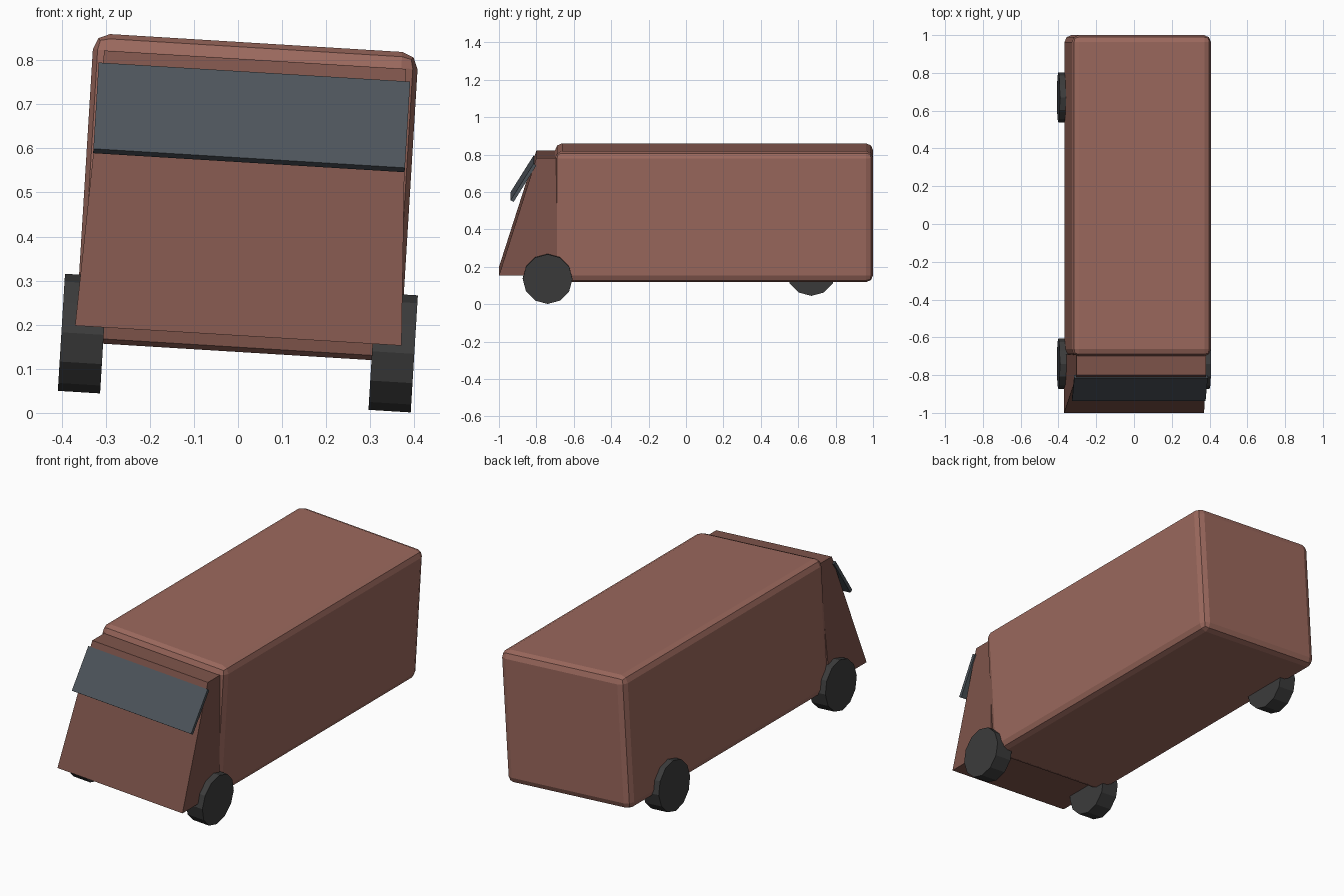
import bpy, bmesh, math
from mathutils import Matrix

if "Cube" in bpy.data.objects:
    bpy.data.objects.remove(bpy.data.objects["Cube"])

ROLL = Matrix.Rotation(math.radians(3.5), 4, 'Y')  # van leans to its right
CX = -0.01                                         # centre line before the lean


def material(name, rgb):
    m = bpy.data.materials.new(name)
    m.diffuse_color = (*rgb, 1)
    m.use_nodes = True
    m.node_tree.nodes["Principled BSDF"].inputs["Base Color"].default_value = m.diffuse_color
    return m


BODY = material("body_paint", (0.33, 0.14, 0.11))
CAB = material("cab_paint", (0.21, 0.09, 0.07))
GLASS = material("dark_glass", (0.075, 0.09, 0.105))
RUBBER = material("rubber", (0.045, 0.045, 0.045))


def finish(name, bm, mat):
    bmesh.ops.recalc_face_normals(bm, faces=bm.faces)
    me = bpy.data.meshes.new(name)
    bm.to_mesh(me)
    bm.free()
    me.materials.append(mat)
    ob = bpy.data.objects.new(name, me)
    bpy.context.collection.objects.link(ob)
    ob.matrix_world = ROLL
    return ob


def side_profile(name, points, mat):
    """Solid from a side outline of (half width, y, z) points."""
    bm = bmesh.new()
    left = [bm.verts.new((CX - w, y, z)) for w, y, z in points]
    right = [bm.verts.new((CX + w, y, z)) for w, y, z in points]
    bm.faces.new(left)
    bm.faces.new(right[::-1])
    for i in range(len(points)):
        j = (i + 1) % len(points)
        bm.faces.new((left[i], right[i], right[j], left[j]))
    return finish(name, bm, mat)


# Cargo body with rounded edges
bm = bmesh.new()
size = Matrix.Diagonal((0.738, 1.70, 0.702, 1))
bmesh.ops.create_cube(bm, size=1, matrix=Matrix.Translation((CX, 0.15, 0.489)) @ size)
bmesh.ops.bevel(bm, geom=bm.edges[:], offset=0.037, segments=2, profile=0.5,
                affect='EDGES')
finish("cargo_body", bm, BODY)

# Tapered cab with a sloping nose
side_profile("cab", [(0.371, -1.0, 0.175), (0.343, -0.80, 0.802),
                     (0.343, -0.69, 0.802), (0.371, -0.69, 0.175)], CAB)

# Tilted windscreen slab
side_profile("windscreen", [(0.354, -0.815, 0.774), (0.354, -0.938, 0.578),
                            (0.354, -0.922, 0.568), (0.354, -0.800, 0.764)], GLASS)

# Wheels: the right rear one is missing
for name, side, y in (("front_left_wheel", -1, -0.74),
                      ("front_right_wheel", 1, -0.74),
                      ("rear_left_wheel", -1, 0.67)):
    bm = bmesh.new()
    place = Matrix.Translation((CX + side * 0.353, y, 0.158)) @ Matrix.Rotation(math.pi / 2, 4, 'Y')
    bmesh.ops.create_cone(bm, cap_ends=True, segments=12, radius1=0.133,
                          radius2=0.133, depth=0.096, matrix=place)
    finish(name, bm, RUBBER)
